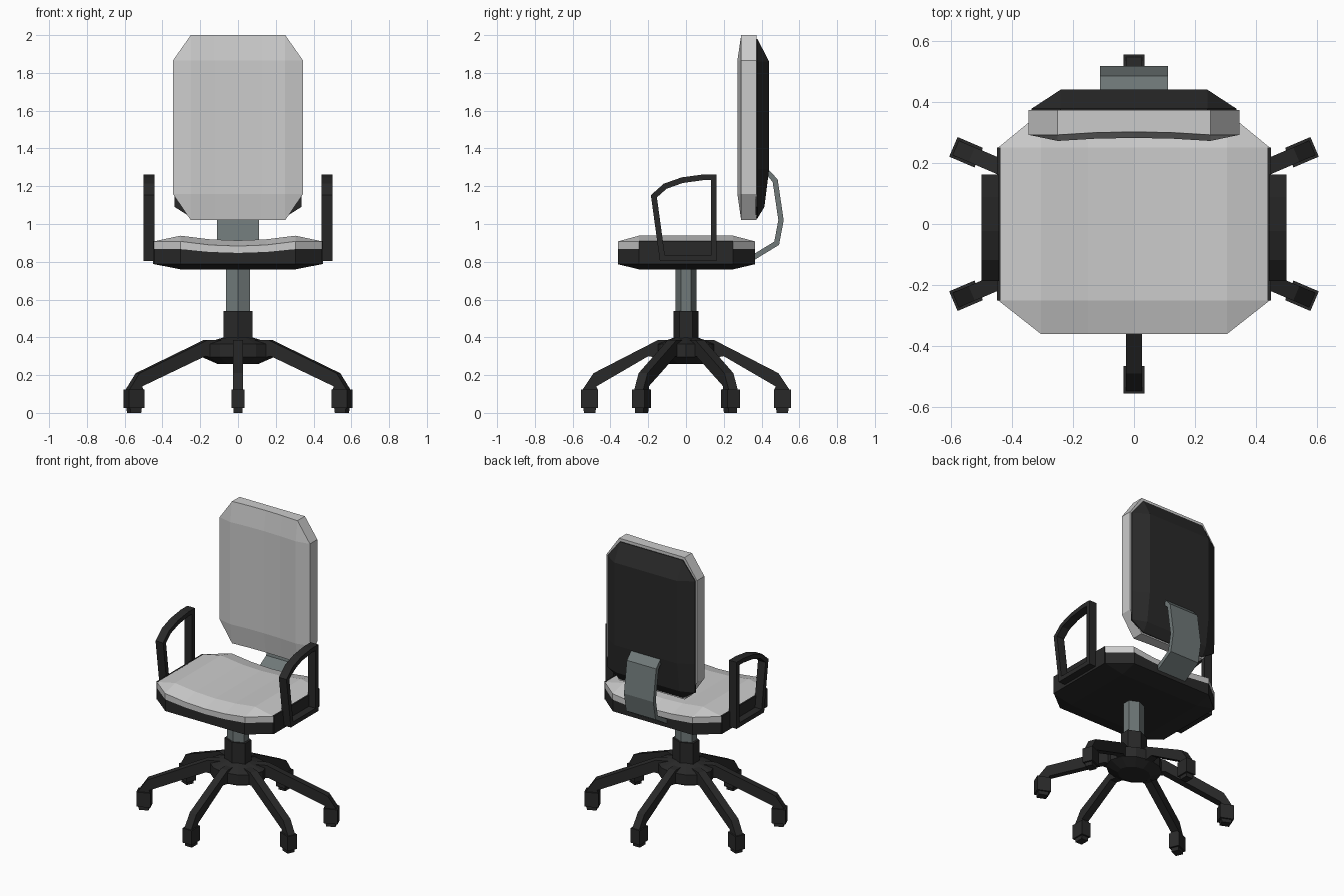
import bpy, bmesh
from math import cos, sin, pi, atan2
from mathutils import Matrix, Vector

if "Cube" in bpy.data.objects:
    bpy.data.objects.remove(bpy.data.objects["Cube"])


def material(name, rgb):
    m = bpy.data.materials.new(name)
    m.diffuse_color = (*rgb, 1)
    m.use_nodes = True
    m.node_tree.nodes["Principled BSDF"].inputs["Base Color"].default_value = m.diffuse_color
    return m


DARK = material("dark plastic", (0.022, 0.022, 0.022))
STEEL = material("grey metal", (0.16, 0.19, 0.19))


def finish(bm, name, mat=None, rot=0.0):
    bmesh.ops.recalc_face_normals(bm, faces=bm.faces)
    bm.transform(Matrix.Rotation(rot, 4, 'Z'))
    me = bpy.data.meshes.new(name)
    bm.to_mesh(me)
    bm.free()
    ob = bpy.data.objects.new(name, me)
    bpy.context.collection.objects.link(ob)
    if mat:
        me.materials.append(mat)
    return ob


def pad(name, us, vs, near, far, place, mat=None):
    """Octagonal slab: grid with cut corners, near/far give depth by (u, v, edge)."""
    bm = bmesh.new()
    nu, nv = len(us), len(vs)
    top, bot = {}, {}
    for i, u in enumerate(us):
        for j, v in enumerate(vs):
            eu, ev = i in (0, nu - 1), j in (0, nv - 1)
            if eu and ev:
                continue
            e = eu or ev
            top[i, j] = bm.verts.new(place(u, v, near(u, v, e)))
            bot[i, j] = bm.verts.new(place(u, v, far(u, v, e)))
    edges = {}
    for i in range(nu - 1):
        for j in range(nv - 1):
            loop = [k for k in ((i, j), (i + 1, j), (i + 1, j + 1), (i, j + 1)) if k in top]
            bm.faces.new([top[k] for k in loop])
            bm.faces.new([bot[k] for k in reversed(loop)])
            for a, b in zip(loop, loop[1:] + loop[:1]):
                key = frozenset((a, b))
                edges[key] = None if key in edges else (a, b)
    for ab in filter(None, edges.values()):
        a, b = ab
        bm.faces.new([top[b], top[a], bot[a], bot[b]])
    return finish(bm, name, mat)


def ribbon(name, path, thick, x0, x1, mat, closed=False):
    """Flat bar following a y-z path, spanning x0..x1."""
    bm = bmesh.new()
    pts = [Vector(p) for p in path]
    n = len(pts)
    rings = []
    for k, p in enumerate(pts):
        a = pts[k - 1] if (k or closed) else None
        b = pts[(k + 1) % n] if (k < n - 1 or closed) else None
        d1 = (p - a).normalized() if a else (b - p).normalized()
        d2 = (b - p).normalized() if b else d1
        t = (d1 + d2).normalized()
        off = Vector((-t.y, t.x)) * (thick / 2 / max(t.dot(d1), 0.5))
        rings.append([bm.verts.new((x, *(p + s * off)))
                      for x, s in ((x0, 1), (x1, 1), (x1, -1), (x0, -1))])
    for k in range(n if closed else n - 1):
        r, q = rings[k], rings[(k + 1) % n]
        for m in range(4):
            bm.faces.new((r[m], r[(m + 1) % 4], q[(m + 1) % 4], q[m]))
    if not closed:
        bm.faces.new(rings[0])
        bm.faces.new(rings[-1])
    return finish(bm, name, mat)


def prism(name, profile, half, mat, rot=0.0, x=0.0):
    """Profile in y-z extruded along x, then turned about z."""
    bm = bmesh.new()
    a, b = ([bm.verts.new((x + s * half, y, z)) for y, z in profile] for s in (-1, 1))
    bm.faces.new(a)
    bm.faces.new(b)
    n = len(profile)
    for k in range(n):
        bm.faces.new((a[k], a[(k + 1) % n], b[(k + 1) % n], b[k]))
    return finish(bm, name, mat, rot)


def turned(name, rings, n, mat):
    """Stack of elliptical n-gon rings (rx, ry, z)."""
    bm = bmesh.new()
    rs = [[bm.verts.new((rx * sin(2 * pi * k / n), ry * cos(2 * pi * k / n), z))
           for k in range(n)] for rx, ry, z in rings]
    for r, q in zip(rs, rs[1:]):
        for k in range(n):
            bm.faces.new((r[k], r[(k + 1) % n], q[(k + 1) % n], q[k]))
    bm.faces.new(rs[0])
    bm.faces.new(rs[-1])
    return finish(bm, name, mat)


def box(y0, y1, z0, z1):
    return [(y0, z0), (y1, z0), (y1, z1), (y0, z1)]


# Seat cushion and seat base
def dip(u, half, depth):
    return depth * max(0.0, 1 - (u / half) ** 2)


def flat(u, v, w):
    return (u, v, w)


SX = [-0.445, -0.305, -0.15, 0, 0.15, 0.305, 0.445]
SY = [-0.36, -0.25, 0.25, 0.365]


def seat_under(u, v, e):
    return 0.867 - dip(u, 0.305, 0.02)


pad("seat_cushion", SX, SY,
    lambda u, v, e: (0.908 if e else 0.938) - dip(u, 0.305, 0.025), seat_under, flat)
pad("seat_base", [x * 0.995 for x in SX], SY, seat_under,
    lambda u, v, e: 0.787 if e else 0.76, flat, DARK)

# Backrest cushion and shell
def upright(u, v, w):
    return (u, w, v)


pad("backrest_cushion", [-0.345, -0.25, -0.125, 0, 0.125, 0.25, 0.345],
    [1.02, 1.16, 1.865, 2.0],
    lambda u, v, e: (0.292 if e else 0.272) + dip(u, 0.25, 0.01),
    lambda u, v, e: 0.373, upright)


pad("backrest_shell", [-0.335, -0.24, 0.24, 0.335], [1.03, 1.09, 1.29, 1.86, 1.98],
    lambda u, v, e: 0.368,
    lambda u, v, e: 0.378 if e else (0.415 if v < 1.2 else 0.44), upright, DARK)

# Bent metal strip joining seat and backrest
ribbon("backrest_support",
       [(0.32, 0.80), (0.36, 0.825), (0.48, 0.898), (0.503, 1.02), (0.472, 1.23), (0.42, 1.285)],
       0.028, -0.112, 0.112, STEEL)

# Armrest loops and their side plates
for side, s in (("left", -1), ("right", 1)):
    ribbon(side + "_armrest",
           [(0.147, 0.818), (0.147, 1.247), (0.09, 1.247), (-0.02, 1.232),
            (-0.11, 1.2), (-0.17, 1.147), (-0.125, 0.818)],
           0.03, s * 0.442, s * 0.5, DARK, closed=True)
    prism(side + "_side_plate", box(-0.25, 0.25, 0.787, 0.91), 0.006, DARK, x=s * 0.443)

# Column and hub
turned("gas_post", [(0.073, 0.055, 0.5), (0.073, 0.055, 0.78)], 6, STEEL)
turned("column_collar", [(0.09, 0.067, 0.34), (0.09, 0.067, 0.54)], 6, DARK)
turned("base_hub", [(0.11, 0.09, 0.26), (0.19, 0.155, 0.295),
                    (0.19, 0.155, 0.365), (0.075, 0.06, 0.4)], 12, DARK)

# Six legs with casters
for n, (x, y) in enumerate([(0, -0.51), (0, 0.51), (0.55, 0.235), (0.55, -0.235),
                            (-0.55, 0.235), (-0.55, -0.235)], 1):
    R = Vector((x, y)).length
    rot = atan2(-x, y)
    prism(f"leg_{n}", [(0.08, 0.385), (R - 0.41, 0.385) if R > 0.55 else (0.15, 0.385),
                       (R - 0.02, 0.21), (R + 0.04, 0.12), (R - 0.045, 0.12),
                       (R - 0.035, 0.14), (0.2, 0.3), (0.08, 0.28)], 0.026, DARK, rot)
    prism(f"caster_{n}", box(R - 0.045, R + 0.045, 0.025, 0.125), 0.035, DARK, rot)
    prism(f"caster_wheel_{n}", [(R - 0.03, 0), (R + 0.03, 0), (R + 0.036, 0.04), (R - 0.036, 0.04)],
          0.025, DARK, rot)
